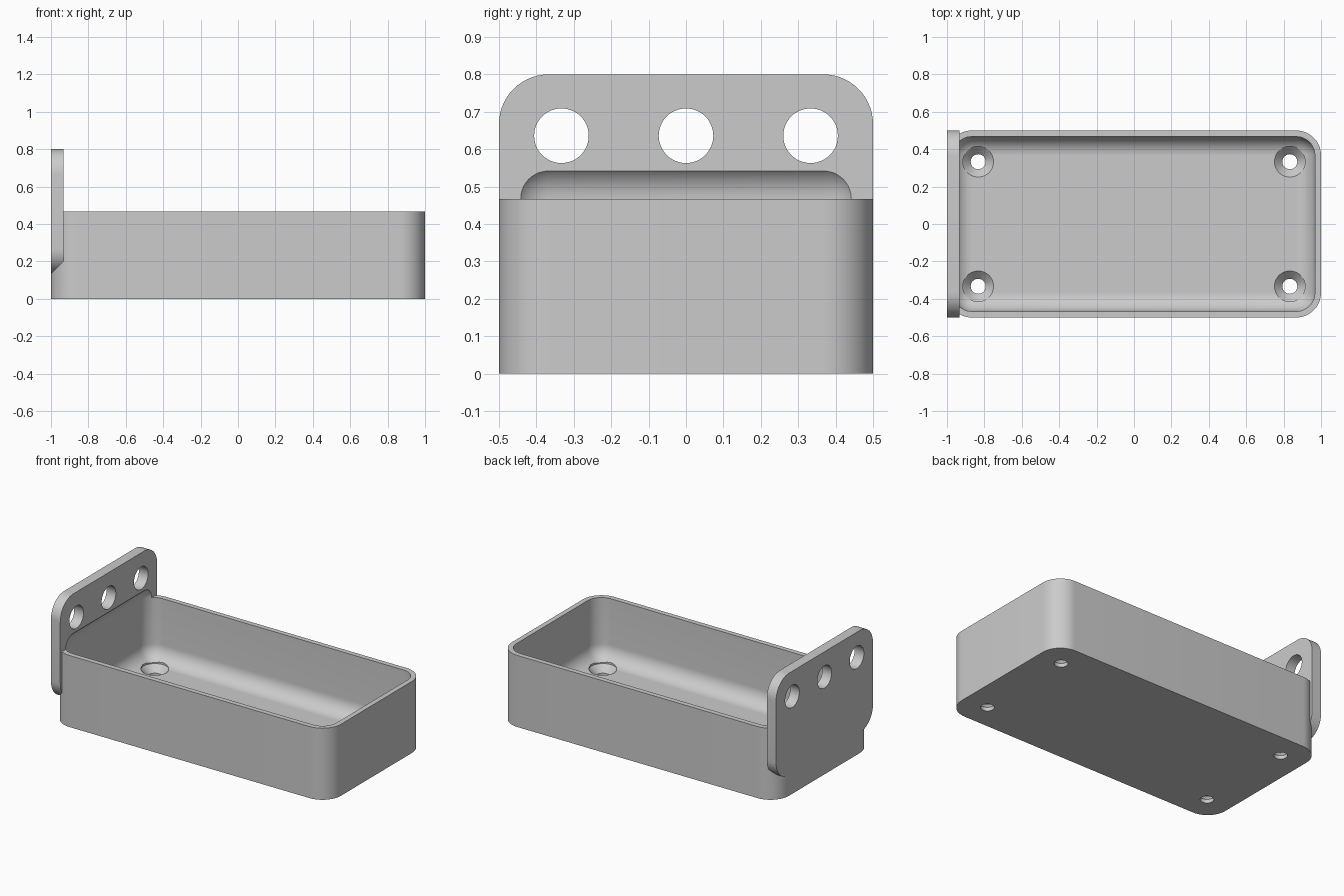
import bpy
import bmesh
from math import cos, sin, pi
from mathutils import Vector

if "Cube" in bpy.data.objects:
    bpy.data.objects.remove(bpy.data.objects["Cube"])

# Main dimensions
WALL, FLOOR, PLATE = 0.033, 0.067, 0.067
RIM, TOP, PLATE_BOTTOM = 0.467, 0.8, 0.133
OUTER_R, INNER_R = 0.133, 0.1

grey = bpy.data.materials.new("light grey")
grey.use_nodes = True
colour = (0.6, 0.6, 0.6, 1)
grey.diffuse_color = colour
grey.node_tree.nodes["Principled BSDF"].inputs["Base Color"].default_value = colour


def finish(name, bm):
    bmesh.ops.recalc_face_normals(bm, faces=bm.faces)
    mesh = bpy.data.meshes.new(name)
    bm.to_mesh(mesh)
    bm.free()
    mesh.materials.append(grey)
    obj = bpy.data.objects.new(name, mesh)
    bpy.context.collection.objects.link(obj)
    return obj


def loft(name, rings):
    """Capped solid through rings of equal point count."""
    bm = bmesh.new()
    loops = [[bm.verts.new(p) for p in ring] for ring in rings]
    n = len(loops[0])
    for a, b in zip(loops, loops[1:]):
        for i in range(n):
            j = (i + 1) % n
            bm.faces.new((a[i], a[j], b[j], b[i]))
    bm.faces.new(loops[0][::-1])
    bm.faces.new(loops[-1])
    return finish(name, bm)


def rounded_rect(half_u, half_v, r, steps=14):
    points = []
    for quarter, (su, sv) in enumerate([(1, 1), (-1, 1), (-1, -1), (1, -1)]):
        for k in range(steps + 1):
            a = (quarter + k / steps) * pi / 2
            points.append((su * (half_u - r) + r * cos(a),
                           sv * (half_v - r) + r * sin(a)))
    return points


def circle(r, n=48):
    return [(r * cos(2 * pi * i / n), r * sin(2 * pi * i / n)) for i in range(n)]


def combine(target, tool, operation):
    """Apply a boolean and discard the tool object."""
    tool.hide_render = True
    mod = target.modifiers.new(operation, "BOOLEAN")
    mod.object, mod.operation, mod.solver = tool, operation, "EXACT"
    bpy.context.view_layer.objects.active = target
    bpy.ops.object.modifier_apply(modifier=mod.name)
    bpy.data.objects.remove(tool)


# Tray body
outline = rounded_rect(1, 0.5, OUTER_R)
tray = loft("tray_with_end_plate",
            [[(x, y, z) for x, y in outline] for z in (0, RIM)])

# Upright end plate
mid = (TOP + PLATE_BOTTOM) / 2
outline = rounded_rect(0.5, (TOP - PLATE_BOTTOM) / 2, OUTER_R)
plate = loft("end_plate",
             [[(x, y, mid + z) for y, z in outline] for x in (-1, -1 + PLATE)])
combine(tray, plate, "UNION")

# Cavity: box rounded on every edge, reaching up into the plate as a cove
bm = bmesh.new()
bmesh.ops.create_cube(bm, size=1)
cavity_top = RIM + INNER_R
bmesh.ops.scale(bm, verts=bm.verts,
                vec=(2 - 2 * WALL, 1 - 2 * WALL, cavity_top - FLOOR))
bmesh.ops.translate(bm, verts=bm.verts, vec=Vector((0, 0, (cavity_top + FLOOR) / 2)))
bmesh.ops.bevel(bm, geom=bm.edges[:], offset=INNER_R, offset_type="OFFSET",
                segments=12, profile=0.5, affect="EDGES")
combine(tray, finish("cavity_cutter", bm), "DIFFERENCE")

# Three round holes through the plate
for y in (-0.333, 0, 0.333):
    hole = loft("plate_hole_cutter",
                [[(x, y + u, 0.636 + v) for u, v in circle(0.073)]
                 for x in (-1.1, -0.85)])
    combine(tray, hole, "DIFFERENCE")

# Four countersunk screw holes in the floor
profile = [(0.04, -0.1), (0.04, 0.024), (0.082, FLOOR), (0.082, 0.25)]
for sx in (-1, 1):
    for sy in (-1, 1):
        screw = loft("screw_hole_cutter",
                     [[(sx * 0.833 + u, sy * 0.333 + v, z) for u, v in circle(r)]
                      for r, z in profile])
        combine(tray, screw, "DIFFERENCE")

# Smooth the fillets, keep the hard edges
bpy.ops.object.select_all(action="DESELECT")
tray.select_set(True)
bpy.context.view_layer.objects.active = tray
bpy.ops.object.shade_smooth_by_angle(angle=pi / 7)
